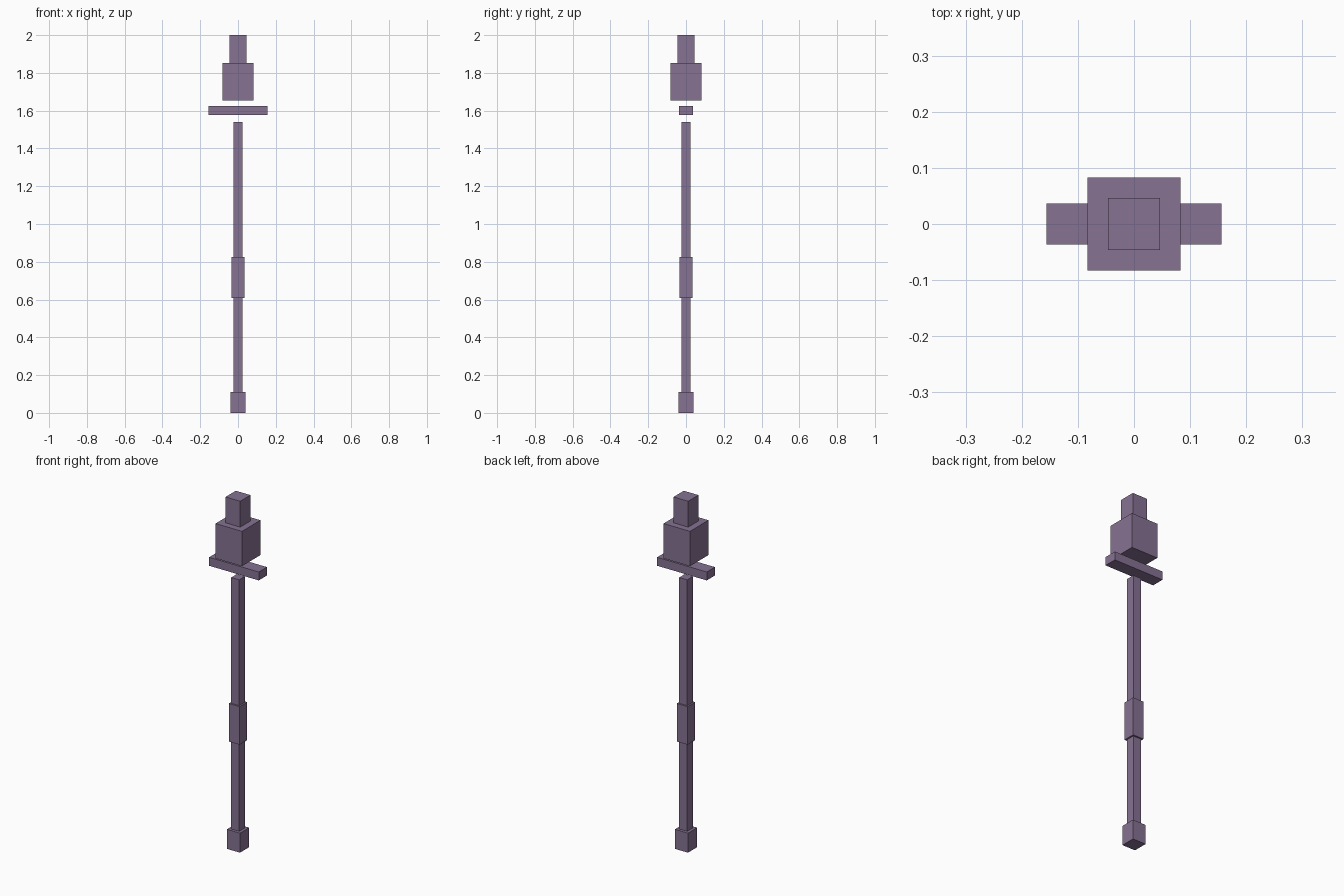
import bpy

if "Cube" in bpy.data.objects:
    bpy.data.objects.remove(bpy.data.objects["Cube"])

# Muted purple for the whole staff
mat = bpy.data.materials.new("muted_purple")
mat.diffuse_color = (0.24, 0.17, 0.29, 1.0)
mat.use_nodes = True
mat.node_tree.nodes["Principled BSDF"].inputs["Base Color"].default_value = mat.diffuse_color


def box(name, width, depth, z0, z1):
    """Centred box from z0 to z1."""
    bpy.ops.mesh.primitive_cube_add(size=1, location=(0, 0, (z0 + z1) / 2))
    obj = bpy.context.object
    obj.name = name
    obj.scale = (width, depth, z1 - z0)
    bpy.ops.object.transform_apply(location=False, rotation=False, scale=True)
    obj.data.materials.append(mat)
    return obj


# Pole with its foot and hand grip
box("foot", 0.082, 0.082, 0.0, 0.111)
box("shaft", 0.05, 0.05, 0.09, 1.54)
box("grip", 0.068, 0.068, 0.609, 0.825)

# Floating crossbar and head block with its tip
box("crossbar", 0.312, 0.073, 1.576, 1.624)
box("head_block", 0.166, 0.166, 1.655, 1.853)
box("tip", 0.092, 0.092, 1.853, 2.0)
